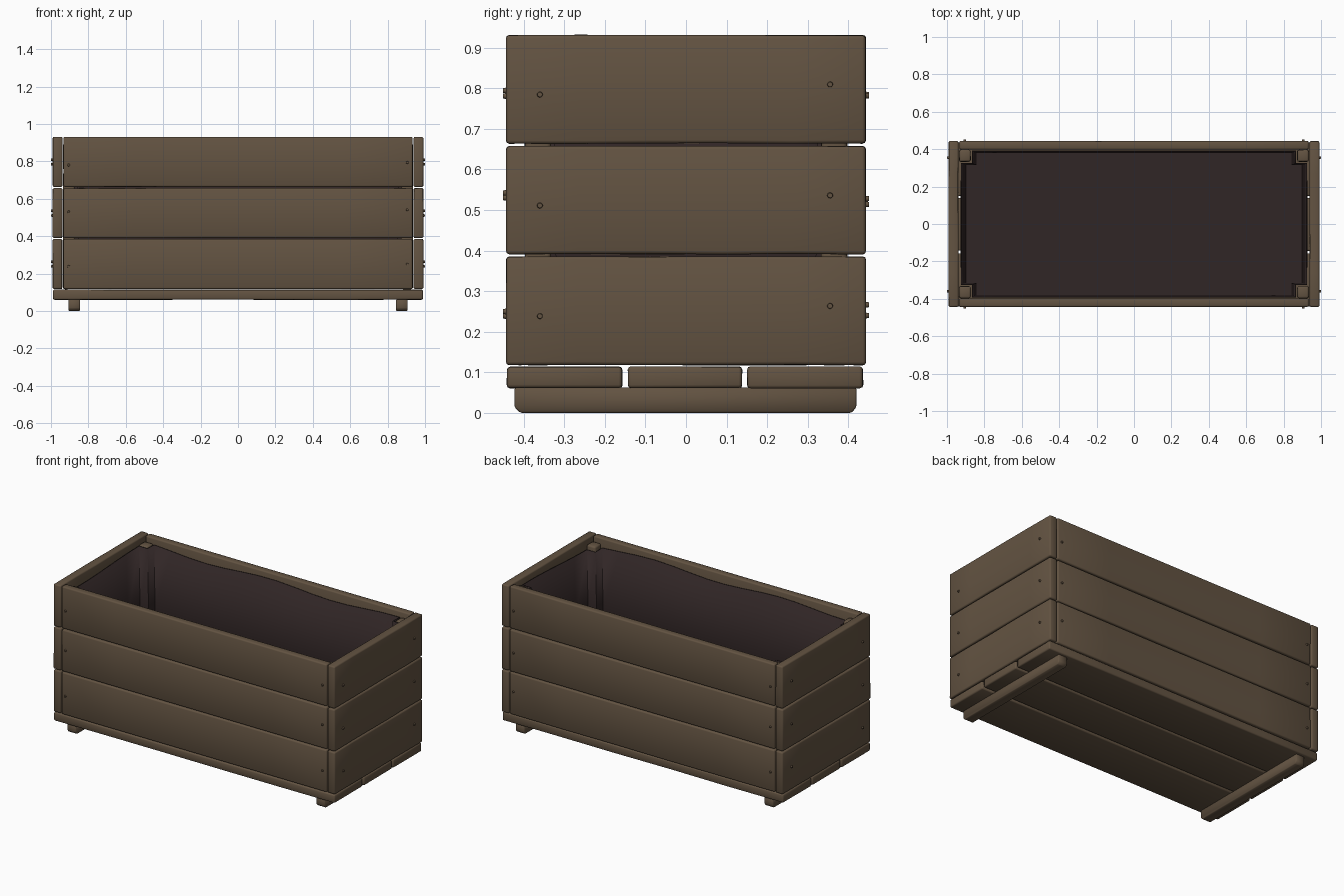
import bpy, bmesh, math, random
from mathutils import Vector, Matrix

if "Cube" in bpy.data.objects:
    bpy.data.objects.remove(bpy.data.objects["Cube"])

random.seed(4)


def material(name, rgb):
    m = bpy.data.materials.new(name)
    m.diffuse_color = (*rgb, 1)
    m.use_nodes = True
    m.node_tree.nodes["Principled BSDF"].inputs["Base Color"].default_value = m.diffuse_color
    return m


WOOD = material("brown wood", (0.125, 0.087, 0.054))
LINER = material("dark liner", (0.030, 0.019, 0.019))


def finish(name, bm, mat, angle=50):
    bmesh.ops.recalc_face_normals(bm, faces=bm.faces)
    me = bpy.data.meshes.new(name)
    bm.to_mesh(me)
    bm.free()
    me.materials.append(mat)
    me.shade_smooth()
    me.set_sharp_from_angle(angle=math.radians(angle))
    ob = bpy.data.objects.new(name, me)
    bpy.context.collection.objects.link(ob)
    return ob


def board(name, x, y, z, bevel=0.008, wobble=0.002, cuts=4):
    """Worn plank spanning the given (min, max) ranges, with rounded edges."""
    bm = bmesh.new()
    size = Vector((x[1] - x[0], y[1] - y[0], z[1] - z[0]))
    mid = Vector((sum(x) / 2, sum(y) / 2, sum(z) / 2))
    bmesh.ops.create_cube(bm, size=1, matrix=Matrix.Translation(mid) @ Matrix.Diagonal((*size, 1)))
    axis = max(range(3), key=lambda i: size[i])
    long_edges = [e for e in bm.edges
                  if abs((e.verts[0].co - e.verts[1].co)[axis]) > size[axis] * 0.9]
    bmesh.ops.subdivide_edges(bm, edges=long_edges, cuts=cuts, use_grid_fill=True)
    for v in bm.verts:
        for i in range(3):
            v.co[i] -= math.copysign(random.uniform(0, wobble), v.co[i] - mid[i])
    edges = [e for e in bm.edges if e.calc_face_angle(0) > 1]
    bmesh.ops.bevel(bm, geom=edges, offset=bevel, segments=2, profile=0.5, affect='EDGES')
    return finish(name, bm, WOOD)


def screw(name, pos, axis):
    """Small screw head facing along axis."""
    bm = bmesh.new()
    rot = Vector((0, 0, 1)).rotation_difference(Vector(axis)).to_matrix().to_4x4()
    bmesh.ops.create_cone(bm, cap_ends=True, segments=12, radius1=0.008, radius2=0.006,
                          depth=0.014, matrix=Matrix.Translation(pos) @ rot)
    finish(name, bm, WOOD, 30)


# Wall planks: three rows on each side, with screws
rows = [(0.117, 0.386), (0.390, 0.658), (0.663, 0.932)]
for r, z in enumerate(rows, 1):
    zc = sum(z) / 2
    for s, side in ((-1, "front"), (1, "back")):
        board(f"{side}_plank_{r}", (-0.934, 0.934), sorted((s * 0.397, s * 0.444)), z)
        for x in (-0.905, 0.905):
            screw(f"{side}_screw", (x, s * 0.444, zc + random.uniform(-0.02, 0.02)), (0, s, 0))
    for s, side in ((-1, "left"), (1, "right")):
        board(f"{side}_plank_{r}", sorted((s * 0.938, s * 0.992)), (-0.444, 0.444), z)
        for y, dz in ((-0.36, -0.013), (0.355, 0.012)):
            screw(f"{side}_screw", (s * 0.992, y, zc + dz), (s, 0, 0))

# Bottom slats
for i, y in enumerate([(-0.442, -0.156), (-0.144, 0.139), (0.150, 0.437)], 1):
    board(f"bottom_slat_{i}", (-0.99, 0.99), y, (0.06, 0.115))

# Foot rails: extruded profile with clipped lower ends
for s, side in ((-1, "left"), (1, "right")):
    bm = bmesh.new()
    prof = [(-0.423, 0.062), (-0.423, 0.014), (-0.408, 0), (0.408, 0), (0.42, 0.014), (0.42, 0.062)]
    face = bm.faces.new([bm.verts.new((s * 0.876 - 0.031, y, z)) for y, z in prof])
    ext = bmesh.ops.extrude_face_region(bm, geom=[face])["geom"]
    bmesh.ops.translate(bm, vec=(0.062, 0, 0), verts=[g for g in ext if isinstance(g, bmesh.types.BMVert)])
    bmesh.ops.bevel(bm, geom=bm.edges[:], offset=0.004, segments=1, affect='EDGES')
    finish(f"{side}_foot_rail", bm, WOOD)

# Corner posts
for sx in (-1, 1):
    for sy in (-1, 1):
        board("corner_post", sorted((sx * 0.872, sx * 0.936)), sorted((sy * 0.332, sy * 0.398)),
              (0.116, 0.90), bevel=0.01)

# Dark cloth liner: outline notched around the posts, wavy top, slightly narrower floor
X, Y, PX, PY = 0.924, 0.390, 0.864, 0.324
corners = [(PX, -Y), (PX, -PY), (X, -PY), (X, PY), (PX, PY), (PX, Y),
           (-PX, Y), (-PX, PY), (-X, PY), (-X, -PY), (-PX, -PY), (-PX, -Y)]
outline = []
for a, b in zip(corners, corners[1:] + corners[:1]):
    n = max(1, round(math.dist(a, b) / 0.12))
    outline += [Vector(a).lerp(Vector(b), k / n) for k in range(n)]
bm = bmesh.new()
rings = []
for z, scale, wave in ((0.885, 1.0, 0.012), (0.50, 0.99, 0.0), (0.124, 0.975, 0.0)):
    rings.append([bm.verts.new((p.x * scale, p.y * scale,
                                z + wave * math.sin(7 * p.x + 5 * p.y))) for p in outline])
n = len(outline)
for up, low in zip(rings, rings[1:]):
    for i in range(n):
        bm.faces.new((up[i], up[(i + 1) % n], low[(i + 1) % n], low[i]))
bm.faces.new(rings[-1])
liner = finish("liner", bm, LINER, 40)
solid = liner.modifiers.new("thickness", 'SOLIDIFY')
solid.thickness = 0.005
solid.offset = 0
